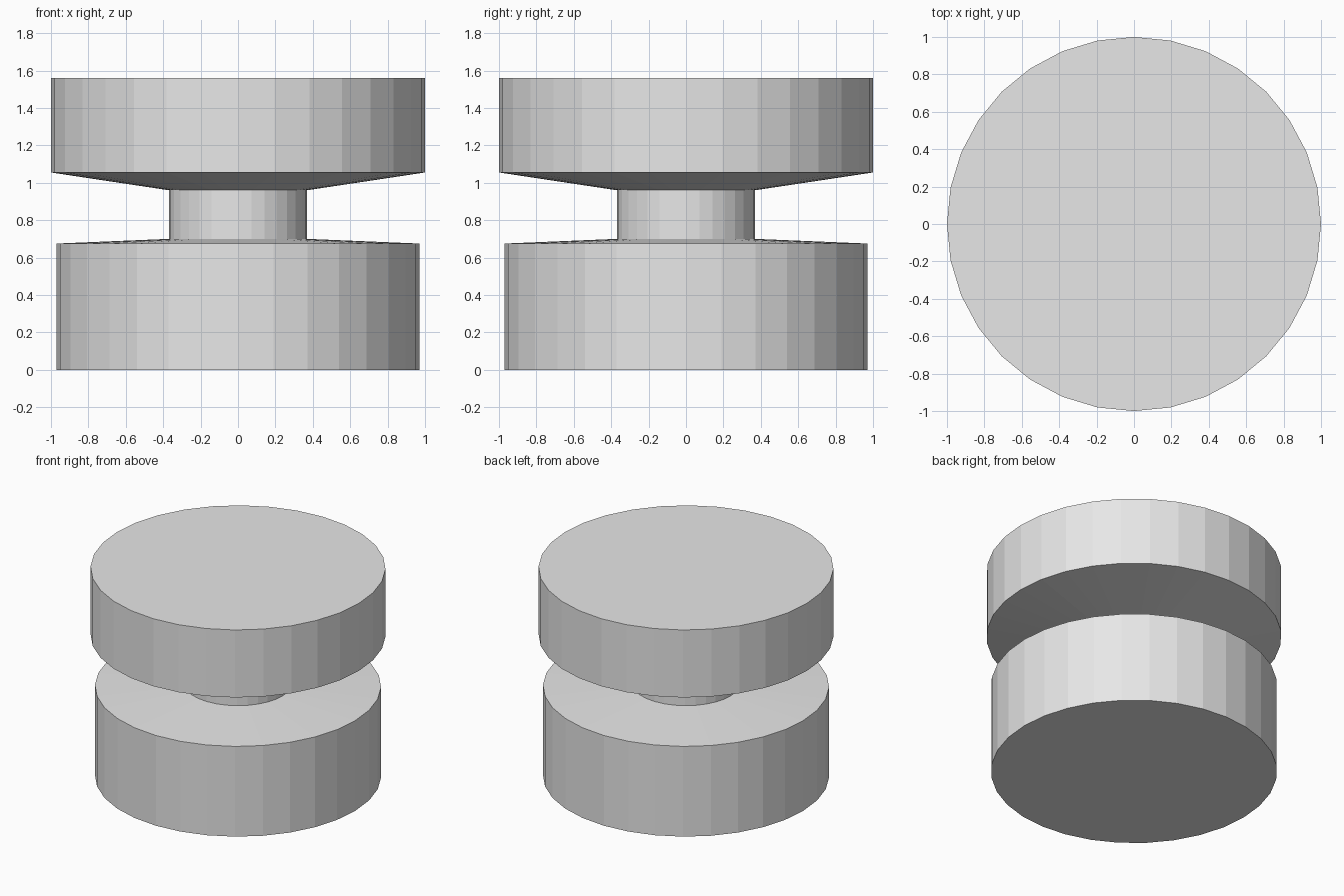
import bpy
import bmesh
from math import cos, sin, tau

SIDES = 32

cube = bpy.data.objects.get("Cube")
if cube:
    bpy.data.objects.remove(cube, do_unlink=True)

grey = bpy.data.materials.new("plain_grey")
grey.use_nodes = True
colour = (0.8, 0.8, 0.8, 1)
grey.diffuse_color = colour
grey.node_tree.nodes["Principled BSDF"].inputs["Base Color"].default_value = colour


def lathe(name, profile):
    """Spin a (radius, height) profile into a closed, flat-faceted solid."""
    bm = bmesh.new()
    rings = [[bm.verts.new((r * cos(tau * i / SIDES), r * sin(tau * i / SIDES), z))
              for i in range(SIDES)] for r, z in profile]
    for low, high in zip(rings, rings[1:]):
        for i in range(SIDES):
            j = (i + 1) % SIDES
            bm.faces.new((low[i], low[j], high[j], high[i]))
    bm.faces.new(rings[0][::-1])
    bm.faces.new(rings[-1])
    mesh = bpy.data.meshes.new(name)
    bm.to_mesh(mesh)
    bm.free()
    mesh.materials.append(grey)
    obj = bpy.data.objects.new(name, mesh)
    bpy.context.collection.objects.link(obj)
    return obj


# Base drum, narrow neck and wide cap turned as one solid
lathe("grooved_knob", [
    (0.97, 0), (0.97, 0.675),      # base drum
    (0.37, 0.70), (0.37, 0.96),    # neck
    (1.0, 1.055), (1.0, 1.56),     # cap
])
